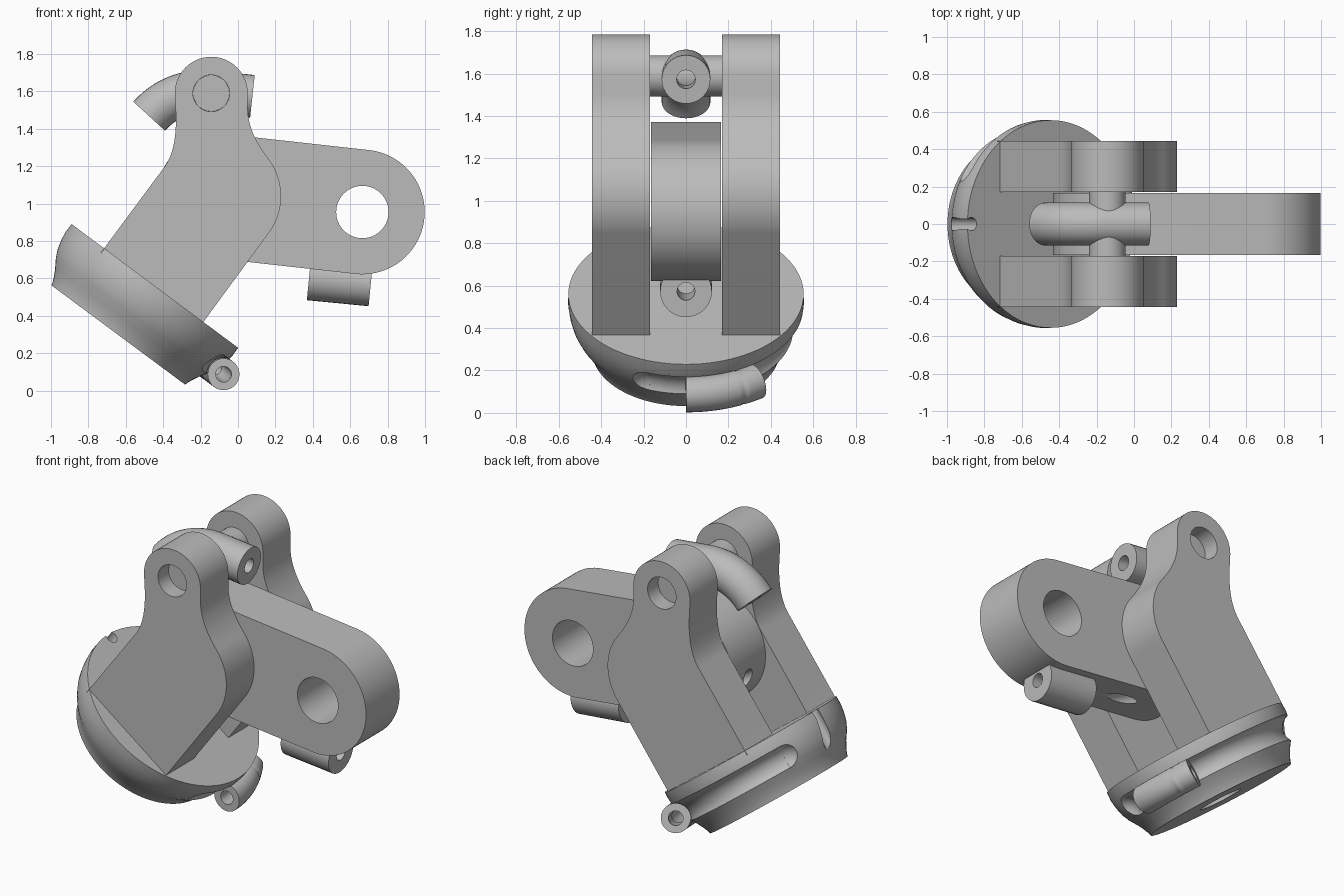
import bpy, bmesh, math
from mathutils import Matrix, Vector

if "Cube" in bpy.data.objects:
    bpy.data.objects.remove(bpy.data.objects["Cube"])

grey = bpy.data.materials.new("plain grey")
grey.use_nodes = True
COLOUR = (0.5, 0.5, 0.5, 1)
grey.diffuse_color = COLOUR
grey.node_tree.nodes["Principled BSDF"].inputs["Base Color"].default_value = COLOUR

TILT = math.radians(36.6)
BASE = Matrix.Translation((-0.445, 0, 0.56)) @ Matrix.Rotation(TILT, 4, "Y")


def make(name, bm):
    bmesh.ops.recalc_face_normals(bm, faces=bm.faces)
    mesh = bpy.data.meshes.new(name)
    bm.to_mesh(mesh)
    bm.free()
    mesh.materials.append(grey)
    ob = bpy.data.objects.new(name, mesh)
    bpy.context.collection.objects.link(ob)
    return ob


def arc(cx, cz, r, start, end, n=32):
    angles = [math.radians(start + (end - start) * i / n) for i in range(n + 1)]
    return [(cx + r * math.cos(a), cz + r * math.sin(a)) for a in angles]


def bend(a, b, c, n=12):
    """Quadratic curve from a to c, pulled towards b."""
    a, b, c = Vector(a), Vector(b), Vector(c)
    ts = [i / n for i in range(n + 1)]
    return [tuple(a * (1 - t) ** 2 + b * 2 * t * (1 - t) + c * t * t) for t in ts]


def plate(name, outline, y0, y1):
    """Extrude an x-z outline along y."""
    bm = bmesh.new()
    face = bm.faces.new([bm.verts.new((x, y0, z)) for x, z in outline])
    new = bmesh.ops.extrude_face_region(bm, geom=[face])["geom"]
    verts = [v for v in new if isinstance(v, bmesh.types.BMVert)]
    bmesh.ops.translate(bm, verts=verts, vec=(0, y1 - y0, 0))
    return make(name, bm)


def sweep(name, path, r, sides=32):
    """Solid round bar following a path of points."""
    pts = [Vector(p) for p in path]
    bm = bmesh.new()
    rings = []
    for i, p in enumerate(pts):
        t = (pts[min(i + 1, len(pts) - 1)] - pts[max(i - 1, 0)]).normalized()
        side = Vector((0, 1, 0)) if abs(t.y) < 0.9 else Vector((1, 0, 0))
        u = t.cross(side).normalized()
        v = t.cross(u)
        angles = [2 * math.pi * k / sides for k in range(sides)]
        rings.append([bm.verts.new(p + r * (math.cos(a) * u + math.sin(a) * v)) for a in angles])
    for a, b in zip(rings, rings[1:]):
        for k in range(sides):
            j = (k + 1) % sides
            bm.faces.new((a[k], a[j], b[j], b[k]))
    bm.faces.new(rings[0])
    bm.faces.new(rings[-1])
    return make(name, bm)


def ball(centre, r):
    bm = bmesh.new()
    bmesh.ops.create_uvsphere(bm, u_segments=32, v_segments=16, radius=r)
    bmesh.ops.translate(bm, verts=bm.verts, vec=centre)
    return make("cutter", bm)


def finish(ob, *cutters):
    """Cut away the helpers, bake the result and shade it smooth."""
    for c in cutters:
        mod = ob.modifiers.new("cut", "BOOLEAN")
        mod.operation, mod.solver, mod.object = "DIFFERENCE", "EXACT", c
    if cutters:
        deps = bpy.context.evaluated_depsgraph_get()
        mesh = bpy.data.meshes.new_from_object(ob.evaluated_get(deps))
        ob.modifiers.clear()
        ob.data = mesh
        for c in cutters:
            bpy.data.objects.remove(c)
    bpy.ops.object.select_all(action="DESELECT")
    ob.select_set(True)
    bpy.context.view_layer.objects.active = ob
    bpy.ops.object.shade_smooth_by_angle(angle=math.radians(30))


def xz(points):
    return [(x, 0, z) for x, z in points]


def bored_tube(name, path, r, bore):
    """Tube whose bore runs out past both ends."""
    pts = [Vector(p) for p in path]
    first = pts[0] + (pts[0] - pts[1]).normalized() * 0.02
    last = pts[-1] + (pts[-1] - pts[-2]).normalized() * 0.02
    finish(sweep(name, pts, r), sweep("cutter", [first] + pts + [last], bore))


# Two upright lugs: straight sides, round shoulder, narrow neck, round head
lug = [(-0.203, 0.343)]
lug += arc(-0.1, 1.04, 0.33, -36.6, 38)
lug += bend((0.16, 1.243), (0.055, 1.38), (0.052, 1.5))[1:]
lug += arc(-0.143, 1.59, 0.195, 0, 180)
lug += bend((-0.335, 1.53), (-0.317, 1.29), (-0.4, 1.187))
lug += [(-0.733, 0.738)]
for side, name in ((-1, "front_lug"), (1, "back_lug")):
    ob = plate(name, lug, side * 0.17, side * 0.443)
    finish(ob, sweep("cutter", [(-0.143, -1, 1.59), (-0.143, 1, 1.59)], 0.098, 48))

# Cross pin, set back inside the lug holes
finish(sweep("cross_pin", [(-0.143, -0.34, 1.59), (-0.143, 0.34, 1.59)], 0.097, 48))

# Arm between the lugs, with an eye and a slanted cable channel
slope = math.degrees(math.atan2(-0.085, 0.765))
arm = arc(0.665, 0.955, 0.333, slope - 90, slope + 90, 48)
arm += arc(-0.1, 1.04, 0.333, slope + 90, slope + 270, 48)
finish(plate("arm", arm, -0.165, 0.165),
       sweep("cutter", [(0.665, -1, 0.955), (0.665, 1, 0.955)], 0.14, 64),
       sweep("cutter", xz([(-0.59, 1.065), (0.26, 0.59)]), 0.042))

# Short cable tube under the arm
bored_tube("arm_tube", xz([(0.38, 0.605), (0.71, 0.573)]), 0.122, 0.042)

# Bent cable tube over the pin: curved at the left, straight at the right
a0 = math.radians(84)
cx, cz = -0.145 - 0.384 * math.cos(a0), 1.597 - 0.384 * math.sin(a0)
bored_tube("upper_tube", xz(arc(cx, cz, 0.384, 139, 84, 20) + [(0.077, 1.573)]), 0.115, 0.044)

# Tilted round base, turned from a profile
profile = [(0, 0), (0.555, 0), (0.556, -0.05), (0.549, -0.1), (0.536, -0.15), (0.515, -0.195),
           (0.483, -0.243), (0.463, -0.28), (0.45, -0.31), (0.445, -0.327), (0, -0.327)]
bm = bmesh.new()
verts = [bm.verts.new((r, 0, z)) for r, z in profile]
edges = [bm.edges.new(pair) for pair in zip(verts, verts[1:])]
bmesh.ops.spin(bm, geom=verts + edges, cent=(0, 0, 0), axis=(0, 0, 1), angle=2 * math.pi, steps=96)
bmesh.ops.remove_doubles(bm, verts=bm.verts, dist=0.0001)
bm.transform(BASE)
base = make("round_base", bm)


def around(start, end, n=40):
    return [BASE @ Vector((x, y, -0.16)) for x, y in arc(0, 0, 0.577, start, end, n)]


def base_bar(r, x, z0, z1):
    return sweep("cutter", [BASE @ Vector((x, 0, z0)), BASE @ Vector((x, 0, z1))], r)


# Cable groove round the side, upright notch at the rim, blind socket below
groove = around(-20, 147, 60)
finish(base, sweep("cutter", groove, 0.088),
       ball(groove[0], 0.0875), ball(groove[-1], 0.0875),
       base_bar(0.036, -0.53, 0.1, -0.26),
       base_bar(0.13, 0, -0.5, -0.18))

# Curved cable tube lying in the groove
bored_tube("base_tube", around(0, 35, 20), 0.085, 0.042)
